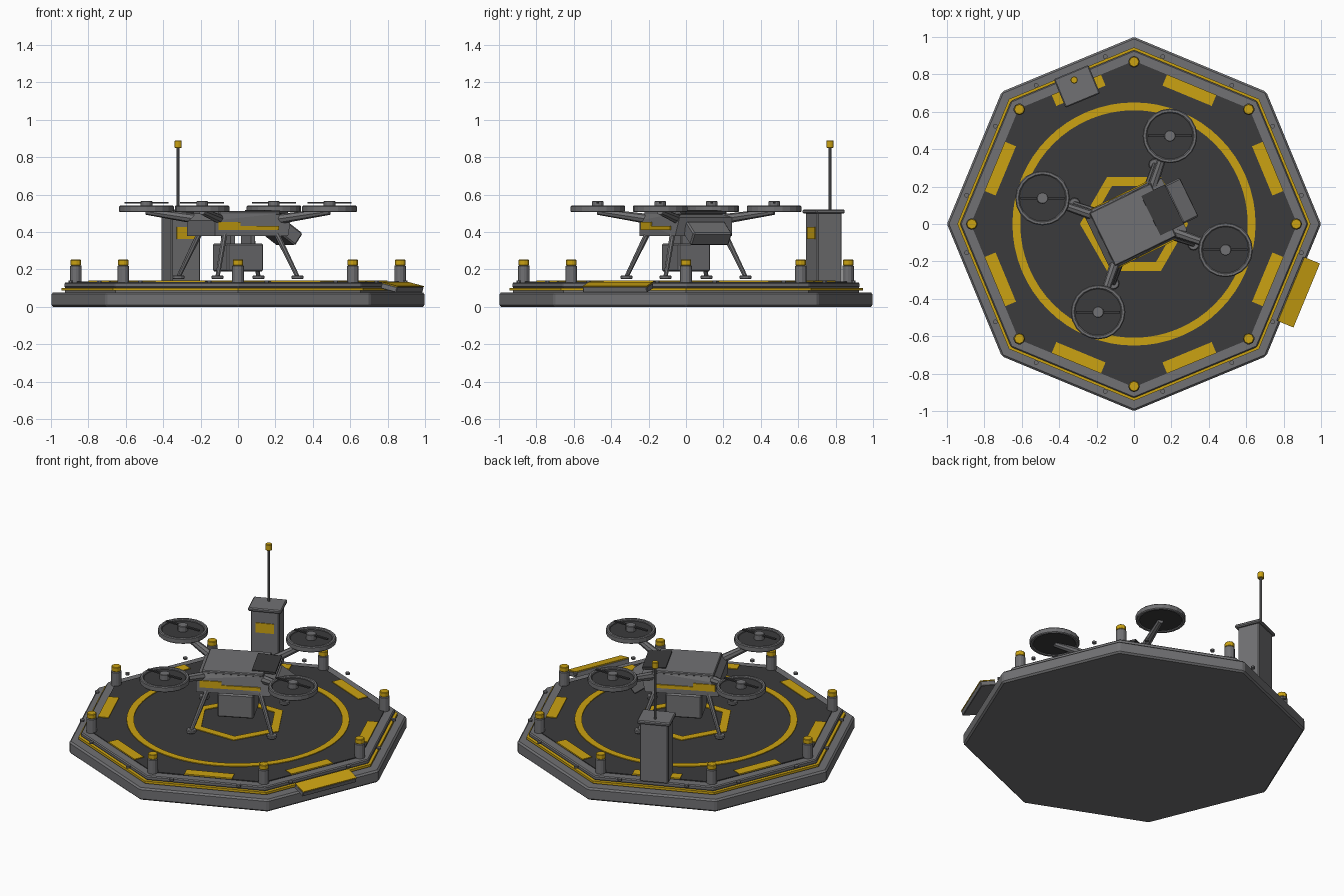
import bpy, bmesh, math
from math import sin, cos, pi, radians
from mathutils import Matrix, Vector

if "Cube" in bpy.data.objects:
    bpy.data.objects.remove(bpy.data.objects["Cube"])


def material(name, rgb):
    m = bpy.data.materials.new(name)
    m.diffuse_color = (*rgb, 1)
    m.use_nodes = True
    m.node_tree.nodes["Principled BSDF"].inputs["Base Color"].default_value = m.diffuse_color
    return m


GRAY = material("mid gray", (0.165, 0.165, 0.172))
DARK = material("dark gray", (0.043, 0.043, 0.045))
YELLOW = material("safety yellow", (0.60, 0.365, 0.006))


def finish(name, bm, mat, matrix=None, bevel=0.0, smooth=False):
    bmesh.ops.recalc_face_normals(bm, faces=bm.faces)
    me = bpy.data.meshes.new(name)
    bm.to_mesh(me)
    bm.free()
    me.materials.append(mat)
    ob = bpy.data.objects.new(name, me)
    bpy.context.collection.objects.link(ob)
    if matrix is not None:
        ob.matrix_world = matrix
    if bevel:
        mod = ob.modifiers.new("bevel", 'BEVEL')
        mod.width = bevel
        mod.segments = 1
        mod.limit_method = 'ANGLE'
    return ob


def prism(name, n, r, z0, z1, mat, matrix=None, bevel=0.0, r_top=None, phase=0.0):
    """Closed n-sided prism from z0 to z1."""
    bm = bmesh.new()
    rt = r if r_top is None else r_top
    rings = [[bm.verts.new((q * cos(phase + 2 * pi * i / n), q * sin(phase + 2 * pi * i / n), z))
              for i in range(n)] for q, z in ((r, z0), (rt, z1))]
    bm.faces.new(rings[0])
    bm.faces.new(rings[1])
    for i in range(n):
        j = (i + 1) % n
        bm.faces.new((rings[0][i], rings[0][j], rings[1][j], rings[1][i]))
    return finish(name, bm, mat, matrix, bevel)


def ring(name, n, ri, ro, z0, z1, mat, matrix=None, bevel=0.0):
    """n-sided ring with rectangular section."""
    bm = bmesh.new()
    prof = ((ri, z0), (ro, z0), (ro, z1), (ri, z1))
    v = [[bm.verts.new((q * cos(2 * pi * i / n), q * sin(2 * pi * i / n), z)) for q, z in prof]
         for i in range(n)]
    for i in range(n):
        a, b = v[i], v[(i + 1) % n]
        for k in range(4):
            bm.faces.new((a[k], b[k], b[(k + 1) % 4], a[(k + 1) % 4]))
    return finish(name, bm, mat, matrix, bevel)


def box(name, center, size, mat, matrix=None, bevel=0.0, pitch=0.0):
    bm = bmesh.new()
    bmesh.ops.create_cube(bm, size=1.0, matrix=Matrix.Translation(center)
                          @ Matrix.Rotation(pitch, 4, 'Y') @ Matrix.Diagonal((*size, 1)))
    return finish(name, bm, mat, matrix, bevel)


def rod(name, a, b, r0, r1, mat, matrix, n=8):
    """Tapered rod between two points."""
    a, b = Vector(a), Vector(b)
    d = b - a
    m = matrix @ Matrix.Translation(a) @ d.to_track_quat('Z', 'Y').to_matrix().to_4x4()
    return prism(name, n, r0, 0, d.length, mat, m, r_top=r1)


def yaw(deg):
    return Matrix.Rotation(radians(deg), 4, 'Z')


# Octagonal landing pad
prism("pad_base", 8, 1.0, 0, 0.078, GRAY, bevel=0.01)
prism("pad_core", 8, 0.925, 0.07, 0.102, GRAY)
ring("pad_edge_stripe", 8, 0.90, 0.945, 0.087, 0.102, YELLOW)
prism("pad_rim", 8, 0.93, 0.102, 0.13, GRAY, bevel=0.006)
prism("pad_deck", 8, 0.872, 0.125, 0.135, DARK)
ring("landing_circle", 64, 0.608, 0.65, 0.134, 0.14, YELLOW)
ring("landing_hexagon", 6, 0.235, 0.289, 0.134, 0.14, YELLOW)

# Edge lights, dashes and bolts on each of the eight sides
for i in range(8):
    m = yaw(45 * i) @ Matrix.Translation((0.867, 0, 0))
    prism(f"light_post_{i}", 12, 0.031, 0.125, 0.222, GRAY, m, bevel=0.004)
    prism(f"light_cap_{i}", 8, 0.029, 0.222, 0.252, YELLOW, m, bevel=0.003)
    side = yaw(22.5 + 45 * i)
    box(f"deck_dash_{i}", (0.774, 0, 0.137), (0.064, 0.285, 0.006), YELLOW, side)
    for s in (-1, 1):
        prism(f"rim_bolt_{i}_{s}", 8, 0.013, 0.128, 0.14, GRAY,
              side @ Matrix.Translation((0.886, 0.2 * s, 0)))

# Boarding ramp
side = yaw(-22.5)
box("ramp_body", (0.95, 0, 0.102), (0.092, 0.37, 0.03), GRAY, side, 0.003, radians(14))
box("ramp_tread", (0.954, 0, 0.119), (0.092, 0.37, 0.006), YELLOW, side, 0, radians(14))

# Control cabinet with antenna (local x points outwards)
cab = Matrix.Translation((-0.305, 0.736, 0)) @ yaw(112.5)
box("cabinet_body", (0, 0, 0.315), (0.14, 0.17, 0.38), GRAY, cab, 0.006)
box("cabinet_lid", (0, 0, 0.51), (0.165, 0.2, 0.022), GRAY, cab, 0.006)
box("cabinet_panel", (-0.071, 0, 0.395), (0.008, 0.11, 0.062), YELLOW, cab)
mast = Matrix.Translation((-0.32, 0.77, 0))
prism("antenna_mast", 8, 0.008, 0.515, 0.86, GRAY, mast)
prism("antenna_tip", 8, 0.02, 0.85, 0.89, YELLOW, mast, bevel=0.003)

# Drone hull: side profile extruded across, narrower at the top
drone = yaw(26)
bm = bmesh.new()
profile = ((-0.22, 0.378), (-0.22, 0.462), (-0.19, 0.498), (0.16, 0.498), (0.24, 0.478), (0.215, 0.378))
loops = []
for s in (-1, 1):
    loops.append([bm.verts.new((x, s * (0.17 if z < 0.47 else 0.155), z)) for x, z in profile])
    bm.faces.new(loops[-1])
for i in range(6):
    j = (i + 1) % 6
    bm.faces.new((loops[0][i], loops[0][j], loops[1][j], loops[1][i]))
bmesh.ops.triangulate(bm, faces=[f for f in bm.faces if len(f.verts) == 6])
finish("drone_hull", bm, GRAY, drone)
box("drone_top_plate", (-0.007, 0, 0.502), (0.365, 0.315, 0.02), GRAY, drone, 0.005)
box("drone_canopy", (0.17, 0, 0.508), (0.14, 0.235, 0.014), DARK, drone, 0, radians(3))
box("drone_nose", (0.262, 0, 0.393), (0.115, 0.23, 0.08), GRAY, drone, 0.008, radians(35))

# Cargo crate and its hangers
box("cargo_crate", (0, 0, 0.265), (0.214, 0.19, 0.15), GRAY, drone, 0.008)
for s in (-1, 1):
    box(f"cargo_hanger_{s}", (0.06 * s, 0, 0.36), (0.025, 0.12, 0.05), GRAY, drone)

# Hull side stripes
for s in (-1, 1):
    box(f"hull_stripe_{s}", (-0.02, 0.1705 * s, 0.421), (0.36, 0.008, 0.022), YELLOW, drone)
    box(f"hull_stripe_block_{s}", (-0.135, 0.1705 * s, 0.432), (0.13, 0.008, 0.044), YELLOW, drone)

# Legs, arms and rotors at the four corners
for sx in (-1, 1):
    for sy in (-1, 1):
        tag = ("front" if sx > 0 else "rear") + ("_left" if sy > 0 else "_right")
        rod(f"leg_{tag}", (0.155 * sx, 0.155 * sy, 0.39), (0.238 * sx, 0.238 * sy, 0.16),
            0.016, 0.012, GRAY, drone)
        prism(f"foot_{tag}", 12, 0.031, 0.148, 0.168, GRAY,
              drone @ Matrix.Translation((0.238 * sx, 0.238 * sy, 0)), bevel=0.004)
        rod(f"arm_{tag}", (0.17 * sx, 0.13 * sy, 0.468), (0.379 * sx, 0.339 * sy, 0.51),
            0.027, 0.018, GRAY, drone)
        p = drone @ Vector((0.379 * sx, 0.339 * sy, 0))
        m = Matrix.Translation(p)
        ring(f"rotor_guard_{tag}", 20, 0.124, 0.146, 0.506, 0.542, GRAY, m, 0.005)
        prism(f"rotor_disc_{tag}", 20, 0.128, 0.512, 0.53, DARK, m)
        prism(f"rotor_hub_{tag}", 12, 0.031, 0.525, 0.565, GRAY, m, bevel=0.003)
        box(f"rotor_blade_{tag}", (0, 0, 0.557), (0.235, 0.014, 0.008), DARK, m)
